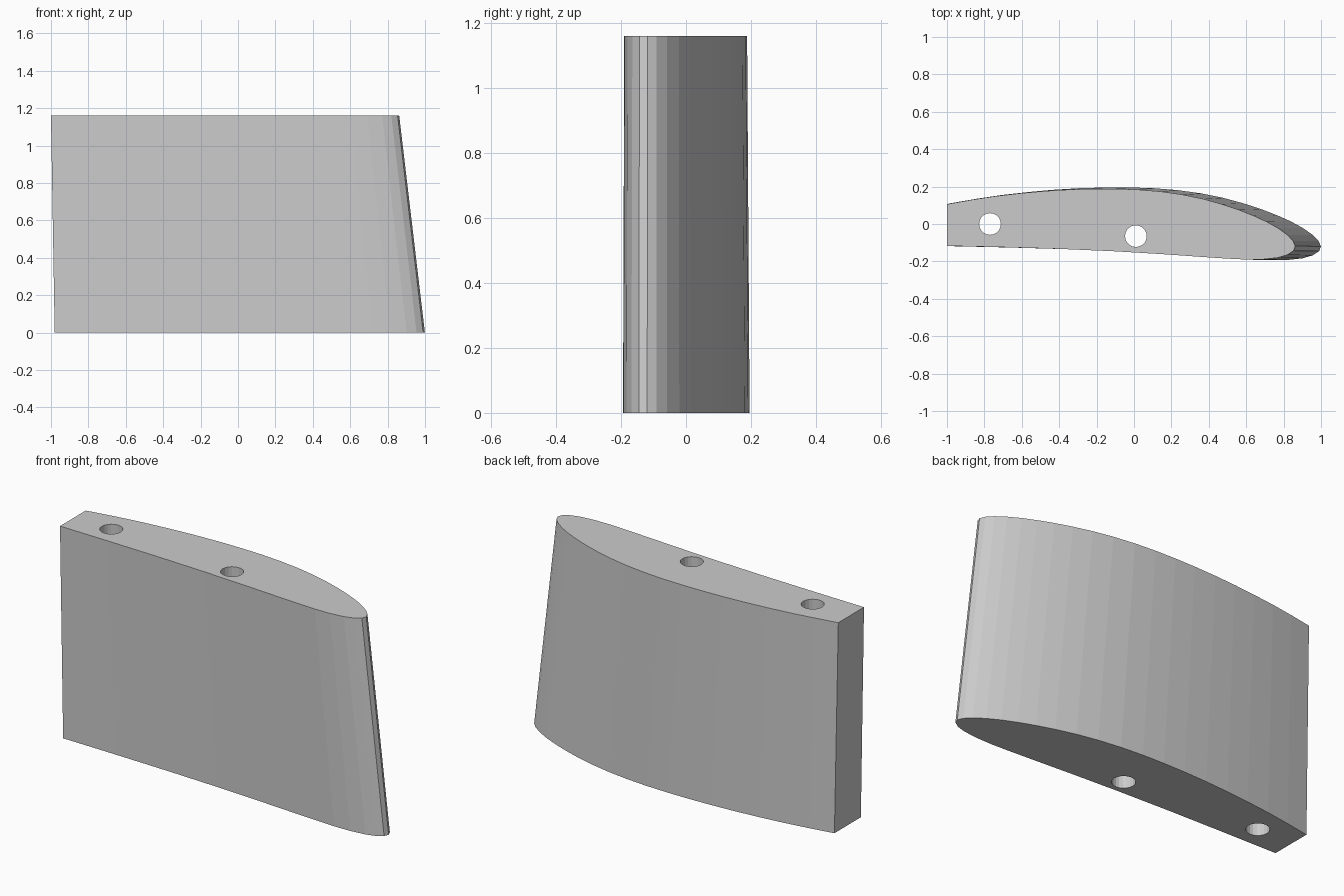
import bpy
import bmesh

cube = bpy.data.objects.get("Cube")
if cube:
    bpy.data.objects.remove(cube, do_unlink=True)

HEIGHT = 1.16

grey = bpy.data.materials.new("light_grey")
grey.use_nodes = True
colour = (0.6, 0.6, 0.6, 1)
grey.diffuse_color = colour
grey.node_tree.nodes["Principled BSDF"].inputs["Base Color"].default_value = colour

# Airfoil outline at the tip: over the back, round the nose, along the front
outline = [
    (-1, 0.106), (-0.87, 0.129), (-0.74, 0.149), (-0.61, 0.164),
    (-0.48, 0.176), (-0.35, 0.184), (-0.22, 0.188), (-0.1, 0.188),
    (0.02, 0.184), (0.14, 0.174), (0.26, 0.157), (0.37, 0.134),
    (0.47, 0.106), (0.56, 0.076), (0.64, 0.044), (0.71, 0.012),
    (0.77, -0.022), (0.82, -0.058), (0.85, -0.09), (0.862, -0.118),
    (0.853, -0.143), (0.82, -0.165), (0.77, -0.18), (0.69, -0.189),
    (0.6, -0.19), (0.5, -0.185), (0.35, -0.175), (0.15, -0.161),
    (-0.1, -0.146), (-0.4, -0.133), (-0.7, -0.124), (-1, -0.117),
]


def root_point(x, y):
    return (-0.98 + (x + 1) * 1.063, y * 1.03 + 0.002, 0)


# Tapered wing section
bm = bmesh.new()
root = [bm.verts.new(root_point(x, y)) for x, y in outline]
tip = [bm.verts.new((x, y, HEIGHT)) for x, y in outline]
bm.faces.new(root)
bm.faces.new(tip)
for i in range(len(outline)):
    j = (i + 1) % len(outline)
    bm.faces.new((root[i], root[j], tip[j], tip[i]))
bmesh.ops.recalc_face_normals(bm, faces=bm.faces)
mesh = bpy.data.meshes.new("wing_section")
bm.to_mesh(mesh)
bm.free()
mesh.materials.append(grey)
wing = bpy.data.objects.new("wing_section", mesh)
bpy.context.collection.objects.link(wing)

# Spar holes running through the whole span
cutters = []
for name, x, y in (("rear_spar_hole", -0.77, 0), ("main_spar_hole", 0.01, -0.065)):
    bpy.ops.mesh.primitive_cylinder_add(
        vertices=20, radius=0.058, depth=HEIGHT * 1.5, location=(x, y, HEIGHT / 2))
    cutter = bpy.context.object
    cutter.name = name + "_cutter"
    cutter.hide_render = True
    cutter.data.materials.append(grey)
    cutters.append(cutter)
    cut = wing.modifiers.new(name, 'BOOLEAN')
    cut.operation = 'DIFFERENCE'
    cut.solver = 'EXACT'
    cut.object = cutter

# Bake the holes and drop the cutters
bpy.context.view_layer.update()
graph = bpy.context.evaluated_depsgraph_get()
drilled = bpy.data.meshes.new_from_object(wing.evaluated_get(graph))
wing.modifiers.clear()
wing.data = drilled
for cutter in cutters:
    bpy.data.objects.remove(cutter, do_unlink=True)
